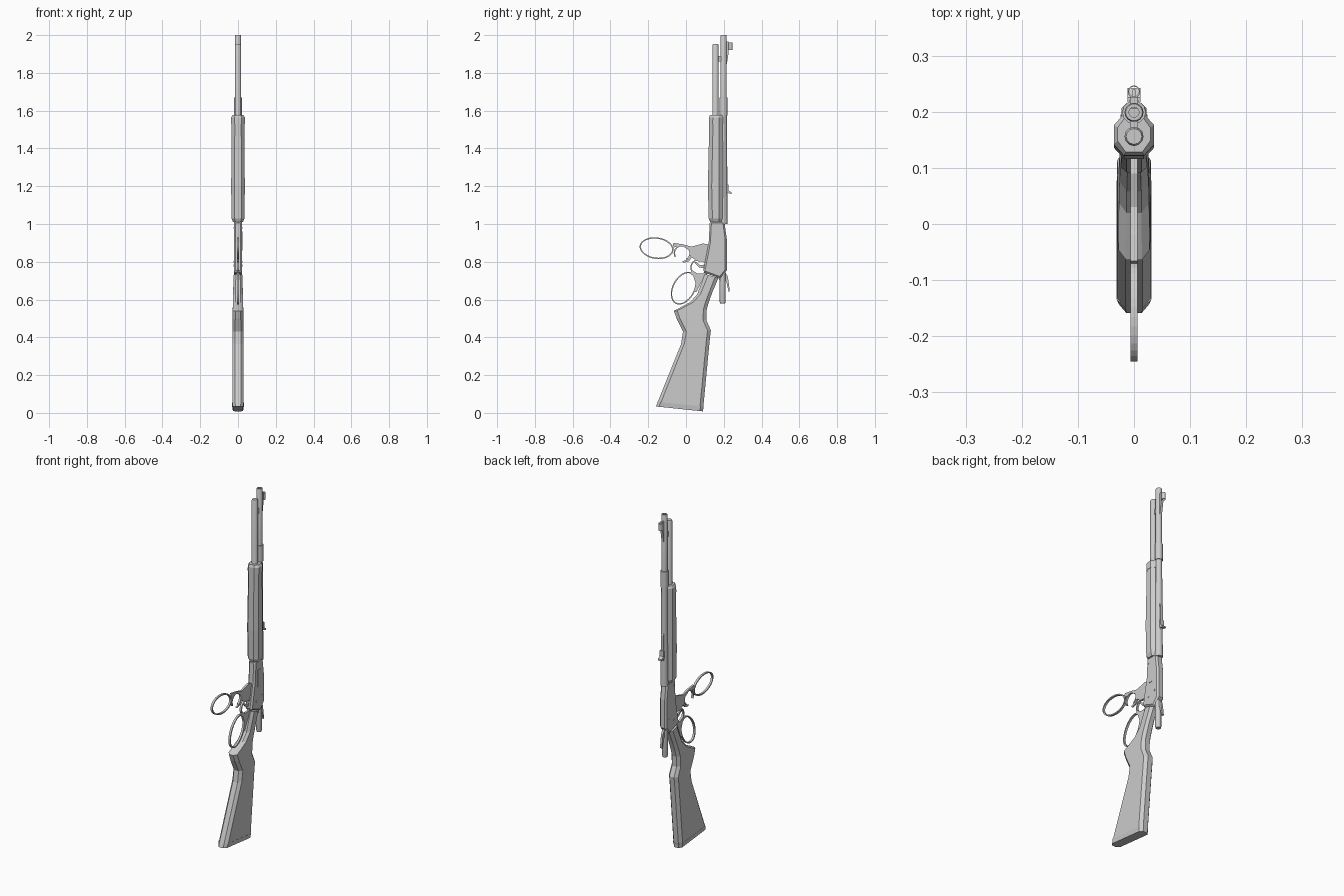
import bpy, bmesh, math

cube = bpy.data.objects.get("Cube")
if cube:
    bpy.data.objects.remove(cube, do_unlink=True)

grey = bpy.data.materials.new("plain_grey")
grey.use_nodes = True
grey.diffuse_color = (0.6, 0.6, 0.6, 1)
grey.node_tree.nodes["Principled BSDF"].inputs["Base Color"].default_value = (0.6, 0.6, 0.6, 1)


def finish(name, bm, bevel=0, smooth=False):
    bmesh.ops.recalc_face_normals(bm, faces=bm.faces)
    mesh = bpy.data.meshes.new(name)
    bm.to_mesh(mesh)
    bm.free()
    mesh.materials.append(grey)
    ob = bpy.data.objects.new(name, mesh)
    bpy.context.collection.objects.link(ob)
    if bevel:
        mod = ob.modifiers.new("chamfer", "BEVEL")
        mod.width = bevel
        mod.segments = 1
        mod.limit_method = "ANGLE"
        mod.angle_limit = math.radians(50)
    if smooth:
        for o in bpy.context.selected_objects:
            o.select_set(False)
        bpy.context.view_layer.objects.active = ob
        ob.select_set(True)
        bpy.ops.object.shade_smooth_by_angle(angle=math.radians(40))
    return ob


def skin(bm, rings, caps=True, closed=False):
    """Bridge successive loops of points with quads."""
    loops = [[bm.verts.new(p) for p in r] for r in rings]
    n = len(loops[0])
    pairs = list(zip(loops, loops[1:]))
    if closed:
        pairs.append((loops[-1], loops[0]))
    for a, b in pairs:
        for i in range(n):
            j = (i + 1) % n
            bm.faces.new((a[i], a[j], b[j], b[i]))
    if caps and not closed:
        bm.faces.new(loops[0])
        bm.faces.new(loops[-1])


def loft(name, sections, chamfer):
    """Octagonal body through (front y, z), (back y, z), half width."""
    rings = []
    for (yf, zf), (yb, zb), w in sections:
        c = chamfer / (yb - yf)
        k = w * 0.5
        ring = []
        for x, t in ((-k, 0), (k, 0), (w, c), (w, 1 - c), (k, 1), (-k, 1), (-w, 1 - c), (-w, c)):
            ring.append((x, yf + (yb - yf) * t, zf + (zb - zf) * t))
        rings.append(ring)
    bm = bmesh.new()
    skin(bm, rings)
    return finish(name, bm)


def tube(name, y, steps, sides=12):
    """Turned upright part from (radius, z) steps."""
    bm = bmesh.new()
    skin(bm, [[(r * math.cos(i * math.tau / sides), y + r * math.sin(i * math.tau / sides), z)
               for i in range(sides)] for r, z in steps])
    return finish(name, bm, smooth=True)


def plate(name, outline, w, bevel=0, x=0):
    """Side outline of (y, z) extruded across x."""
    bm = bmesh.new()
    skin(bm, [[(x + s * w, y, z) for y, z in outline] for s in (-1, 1)])
    return finish(name, bm, bevel)


def band(name, cy, cz, a, b, tilt, thick, w, start=0, sweep=360, n=32):
    """Flat elliptical loop, or part of one, seen from the side."""
    full = sweep == 360
    ct, st = math.cos(math.radians(tilt)), math.sin(math.radians(tilt))
    rings = []
    for i in range(n if full else n + 1):
        t = math.radians(start + sweep * i / n)
        ring = []
        for x, d in ((-w, 0), (w, 0), (w, -thick), (-w, -thick)):
            u, v = (a + d) * math.cos(t), (b + d) * math.sin(t)
            ring.append((x, cy + u * ct - v * st, cz + u * st + v * ct))
        rings.append(ring)
    bm = bmesh.new()
    skin(bm, rings, closed=full)
    return finish(name, bm)


# Stock with butt plate
loft("stock", [
    ((-.150, .058), (.092, .034), .030), ((-.026, .365), (.127, .400), .030),
    ((-.016, .430), (.132, .437), .030), ((-.050, .500), (.108, .490), .029),
    ((-.064, .540), (.110, .550), .028), ((.020, .585), (.122, .590), .027),
    ((.058, .625), (.140, .640), .026), ((.100, .735), (.172, .715), .023)], .018)
loft("butt_plate", [((-.159, .034), (.090, .008), .027), ((-.150, .058), (.093, .034), .031)], .016)

# Receiver and its fittings
plate("receiver", [(.090, .745), (.182, .712), (.216, .755), (.216, .920), (.203, 1.015),
                   (.126, 1.015), (.120, .900)], .022, .009)
plate("loading_gate", [(.150, .86), (.172, .86), (.172, .96), (.150, .96)], .002, x=.023)
for y, z in ((.14, .78), (.19, .80), (.14, .98)):
    plate("receiver_screw", [(y + .005 * math.cos(i * math.tau / 8), z + .005 * math.sin(i * math.tau / 8))
                             for i in range(8)], .024)
tube("bolt", .194, [(.013, .580), (.016, .590), (.016, .750)])
plate("hammer", [(.165, .74), (.180, .69), (.212, .700), (.226, .64), (.232, .645), (.222, .72), (.205, .75)], .006)

# Fore-end
loft("fore_end", [
    ((.128, 1.010), (.194, 1.010), .026), ((.120, 1.030), (.196, 1.030), .035),
    ((.116, 1.200), (.196, 1.200), .036), ((.123, 1.530), (.194, 1.530), .034)], .020)
loft("fore_end_cap", [((.121, 1.530), (.196, 1.530), .036), ((.122, 1.565), (.196, 1.565), .036),
                      ((.128, 1.578), (.192, 1.578), .029)], .020)

# Barrel with recessed muzzle, and magazine tube
tube("barrel", .199, [(.021, 1.00), (.017, 1.60), (.017, 1.995), (.015, 2.0), (.009, 2.0), (.009, 1.96)], 14)
tube("magazine_tube", .156, [(.017, 1.00), (.017, 1.945), (.014, 1.952)])
tube("barrel_collar", .199, [(.021, 1.575), (.021, 1.67)])
plate("tube_hanger", [(.160, 1.86), (.198, 1.86), (.198, 1.89), (.160, 1.89)], .007)

# Sights
plate("front_sight_ramp", [(.205, 1.82), (.217, 1.85), (.226, 1.91), (.226, 1.965), (.205, 1.965)], .007)
plate("front_sight_blade", [(.222, 1.925), (.240, 1.93), (.240, 1.95), (.222, 1.96)], .003)
bm = bmesh.new()
skin(bm, [[(r * math.cos(i * math.tau / 12), .236 + r * math.sin(i * math.tau / 12), z) for i in range(12)]
          for r, z in ((.011, 1.92), (.011, 1.96), (.009, 1.96), (.009, 1.92))], closed=True)
finish("front_sight_hood", bm)
plate("rear_sight_base", [(.208, 1.13), (.221, 1.16), (.221, 1.30), (.208, 1.32)], .008)
plate("rear_sight_leaf", [(.217, 1.165), (.242, 1.158), (.242, 1.167), (.226, 1.178),
                          (.226, 1.21), (.217, 1.21)], .012)

# Lowered lever
band("open_lever_loop", -.156, .872, .090, .057, -8, .007, .006)
band("open_lever_guard", -.020, .846, .045, .043, 0, .007, .006, -60, 270)
plate("open_lever_arm", [(-.072, .875), (-.066, .900), (-.020, .893), (.030, .880), (.090, .897),
                         (.125, .890), (.125, .800), (.060, .803), (.026, .826), (.018, .860), (-.020, .884)], .006)
plate("open_lever_trigger", [(-.020, .802), (.010, .812), (.030, .840), (.036, .830), (.015, .802), (-.012, .795)], .004)

# Raised lever
band("closed_lever_loop", -.012, .660, .093, .060, 62, .007, .006)
band("closed_lever_guard", .068, .770, .045, .044, 0, .007, .006)
plate("closed_lever_arm", [(.020, .740), (.032, .755), (.060, .738), (.110, .740), (.115, .715),
                           (.080, .690), (.055, .640), (.048, .640), (.050, .690), (.038, .725)], .006)
plate("closed_lever_trigger", [(.095, .765), (.070, .770), (.045, .795), (.050, .801), (.075, .782), (.100, .785)], .004)
